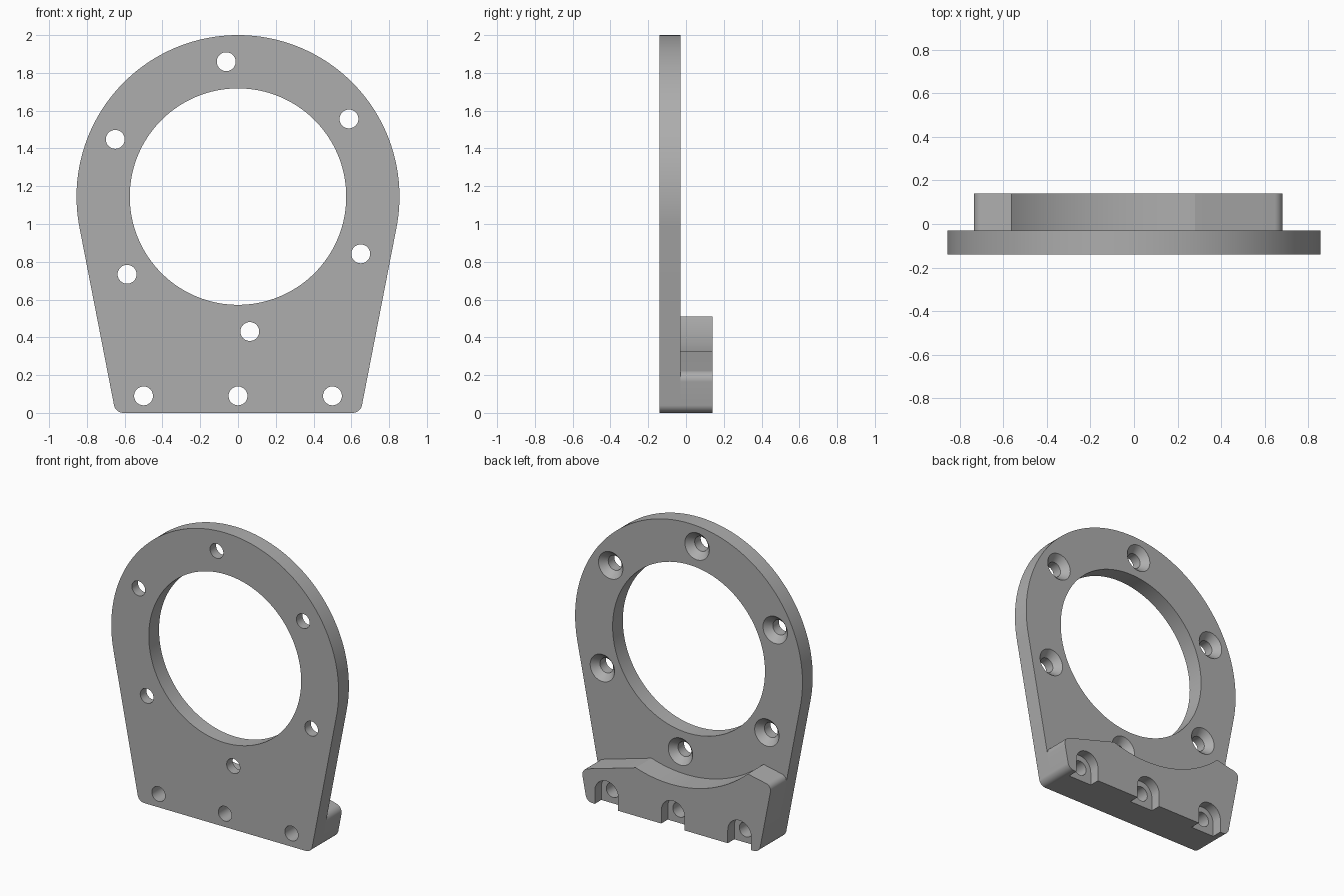
import bpy, bmesh
from math import sin, cos, tan, radians, pi, atan2
from mathutils import Vector

if "Cube" in bpy.data.objects:
    bpy.data.objects.remove(bpy.data.objects["Cube"])

# Main dimensions
FRONT, MID, BACK = -0.14, -0.03, 0.14
CENTRE_Z, RING_R, BORE_R = 1.145, 0.855, 0.573
HOLE_R, SINK_R, POCKET_R = 0.05, 0.092, 0.088
TAPER = radians(11)
HOLE_Z = 0.09

metal = bpy.data.materials.new("satin grey")
metal.use_nodes = True
grey = (0.42, 0.42, 0.42, 1)
metal.diffuse_color = grey
metal.node_tree.nodes["Principled BSDF"].inputs["Base Color"].default_value = grey


def arc(cx, cz, r, start, end, steps):
    """Points along an arc in the xz plane, angles in radians."""
    angles = [start + (end - start) * i / steps for i in range(steps + 1)]
    return [Vector((cx + r * cos(a), cz + r * sin(a))) for a in angles]


def fillet(before, corner, after, r, steps=10):
    """Points rounding one corner of an outline."""
    u, v = (before - corner).normalized(), (after - corner).normalized()
    half = u.angle(v) / 2
    middle = corner + (u + v).normalized() * (r / sin(half))
    a = corner + u * (r / tan(half)) - middle
    b = corner + v * (r / tan(half)) - middle
    return [middle + a.lerp(b, i / steps).normalized() * r for i in range(steps + 1)]


def add_loft(bm, rings):
    """Closed solid through matching rings, each a (y, outline) pair."""
    loops = [[bm.verts.new((p.x, y, p.y)) for p in outline] for y, outline in rings]
    n = len(loops[0])
    for lower, upper in zip(loops, loops[1:]):
        for i in range(n):
            j = (i + 1) % n
            bm.faces.new((lower[i], lower[j], upper[j], upper[i]))
    bm.faces.new(loops[0])
    bm.faces.new(loops[-1])


def make_object(name, solids):
    bm = bmesh.new()
    for rings in solids:
        add_loft(bm, rings)
    bmesh.ops.recalc_face_normals(bm, faces=bm.faces)
    mesh = bpy.data.meshes.new(name)
    bm.to_mesh(mesh)
    bm.free()
    mesh.materials.append(metal)
    obj = bpy.data.objects.new(name, mesh)
    bpy.context.collection.objects.link(obj)
    return obj


def prism(outline, y0, y1):
    return [(y0, outline), (y1, outline)]


def drill(x, z, profile, steps=40):
    """Round cutter from (y, radius) pairs."""
    return [(y, arc(x, z, r, 0, 2 * pi, steps)[:-1]) for y, r in profile]


def cut(obj, cutters):
    for cutter in cutters:
        cutter.hide_render = True
        mod = obj.modifiers.new("cut", "BOOLEAN")
        mod.operation, mod.solver, mod.object = "DIFFERENCE", "EXACT", cutter
    bpy.ops.object.select_all(action="DESELECT")
    obj.select_set(True)
    bpy.context.view_layer.objects.active = obj
    for mod in list(obj.modifiers):
        bpy.ops.object.modifier_apply(modifier=mod.name)
    bpy.ops.object.shade_smooth_by_angle(angle=radians(25))


# Tapered sides run tangent from the ring down to the base corners
tangent = Vector((RING_R * cos(TAPER), CENTRE_Z - RING_R * sin(TAPER)))
base_right = Vector((tangent.x - tangent.y * tan(TAPER), 0))
base_left = Vector((-base_right.x, 0))


def side(z, sign):
    return Vector((sign * (base_right.x + z * tan(TAPER)), z))


base = fillet(side(0.5, -1), base_left, base_right, 0.05)
base += fillet(base_left, base_right, side(0.5, 1), 0.05)

# Ring plate
plate_outline = base + arc(0, CENTRE_Z, RING_R, -TAPER, pi + TAPER, 96)
plate = make_object("ring_plate", [prism(plate_outline, FRONT, MID)])

# Foot block with a curved relief and uneven shoulders
low, high = side(0.21, 1), side(0.475, -1)
dip_start, dip_end = Vector((0.28, 0.328)), Vector((-0.563, 0.51))
dip_centre = Vector((0.017, CENTRE_Z))
a0, a1 = [atan2(p.y - dip_centre.y, p.x - dip_centre.x) for p in (dip_start, dip_end)]
dip = arc(dip_centre.x, dip_centre.y, (dip_start - dip_centre).length, a0, a1, 40)
block_outline = (base + fillet(base_right, low, dip_start, 0.05) + dip
                 + fillet(dip_end, high, base_left, 0.04))
block = make_object("foot_block", [prism(block_outline, MID, BACK)])

# Centre bore, countersunk ring holes and base holes
sink = [(-0.3, HOLE_R), (MID - 0.045, HOLE_R), (MID, SINK_R), (MID + 0.01, SINK_R + 0.009)]
ring_holes = []
for k in range(6):
    p = arc(0, CENTRE_Z, 0.717, radians(35 + 60 * k), 0, 1)[0]
    ring_holes.append(drill(p.x, p.y, sink))
bore = drill(0, CENTRE_Z, [(-0.3, BORE_R), (0.3, BORE_R)], 128)
base_holes = [drill(x, HOLE_Z, [(-0.3, HOLE_R), (0.3, HOLE_R)]) for x in (-0.5, 0, 0.5)]

# Arched screw pockets open at the bottom and back
pockets = []
for x in (-0.5, 0, 0.5):
    arch = arc(x, HOLE_Z, POCKET_R, 0, pi, 24)
    arch += [Vector((x - POCKET_R, -0.1)), Vector((x + POCKET_R, -0.1))]
    pockets.append(prism(arch, BACK - 0.07, BACK + 0.1))

plate_cutter = make_object("plate_hole_cutter", [bore] + ring_holes + base_holes)
hole_cutter = make_object("base_hole_cutter", base_holes)
pocket_cutter = make_object("pocket_cutter", pockets)
cut(plate, [plate_cutter])
cut(block, [pocket_cutter, hole_cutter])
for cutter in (plate_cutter, hole_cutter, pocket_cutter):
    bpy.data.objects.remove(cutter)
